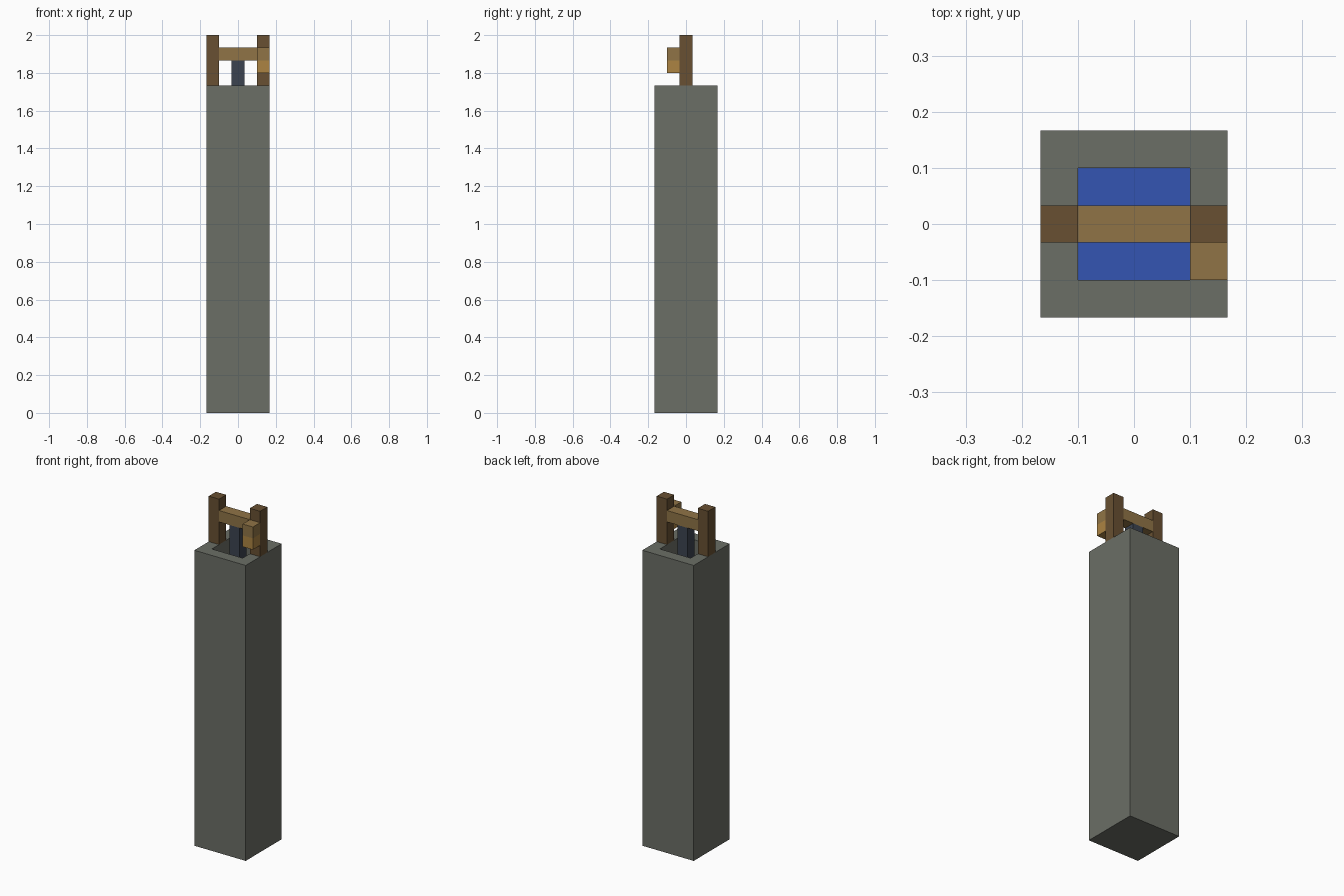
import bpy
import bmesh
from mathutils import Matrix, Vector

U = 2 / 30  # one block unit

old = bpy.data.objects.get("Cube")
if old:
    bpy.data.objects.remove(old, do_unlink=True)


def material(name, rgb):
    """Flat material from an sRGB byte colour."""
    lin = [((c / 255 + 0.055) / 1.055) ** 2.4 for c in rgb]
    mat = bpy.data.materials.new(name)
    mat.use_nodes = True
    mat.diffuse_color = (*lin, 1)
    bsdf = mat.node_tree.nodes["Principled BSDF"]
    bsdf.inputs["Base Color"].default_value = (*lin, 1)
    bsdf.inputs["Roughness"].default_value = 1
    return mat


stone = material("grey stone", (107, 110, 102))
dark_wood = material("dark wood", (104, 80, 50))
light_wood = material("light wood", (144, 116, 70))
grip_wood = material("golden wood", (172, 132, 66))
iron = material("dark iron", (60, 67, 80))
blue = material("water blue", (51, 85, 178))


def box(name, low, high, mat, shape=None):
    """Box between two corners in block units, optionally reshaped."""
    low, high = Vector(low) * U, Vector(high) * U
    bm = bmesh.new()
    bmesh.ops.create_cube(bm, size=1, matrix=Matrix.Translation((low + high) / 2)
                          @ Matrix.Diagonal((*(high - low), 1)))
    if shape:
        shape(bm)
    mesh = bpy.data.meshes.new(name)
    bm.to_mesh(mesh)
    bm.free()
    mesh.materials.append(mat)
    obj = bpy.data.objects.new(name, mesh)
    bpy.context.collection.objects.link(obj)
    return obj


def sink_shaft(bm):
    """Leave a one-block rim and push the middle of the top down."""
    bm.normal_update()
    top = [f for f in bm.faces if f.normal.z > 0.9]
    bmesh.ops.inset_individual(bm, faces=top, thickness=U, use_even_offset=True)
    bmesh.ops.inset_individual(bm, faces=top, thickness=0, depth=-22 * U)


# Hollow stone shaft with water at the bottom
box("well_shaft", (-2.5, -2.5, 0), (2.5, 2.5, 26), stone, sink_shaft)
box("water", (-1.5, -1.5, 4), (1.5, 1.5, 5), blue)

# Posts on both sides of the rim, with the crossbar between them
for side, x in (("right", -2.5), ("left", 1.5)):
    box(side + "_post", (x, -0.5, 26), (x + 1, 0.5, 30), dark_wood)
box("crossbar", (-1.5, -0.5, 28), (1.5, 0.5, 29), light_wood)

# Chain hanging from the crossbar into the shaft
box("chain", (-0.5, -0.5, 6), (0.5, 0.5, 28), iron)

# Crank on the front of the left post
box("crank_arm", (1.5, -1.5, 28), (2.5, -0.5, 29), light_wood)
box("crank_grip", (1.5, -1.5, 27), (2.5, -0.5, 28), grip_wood)
